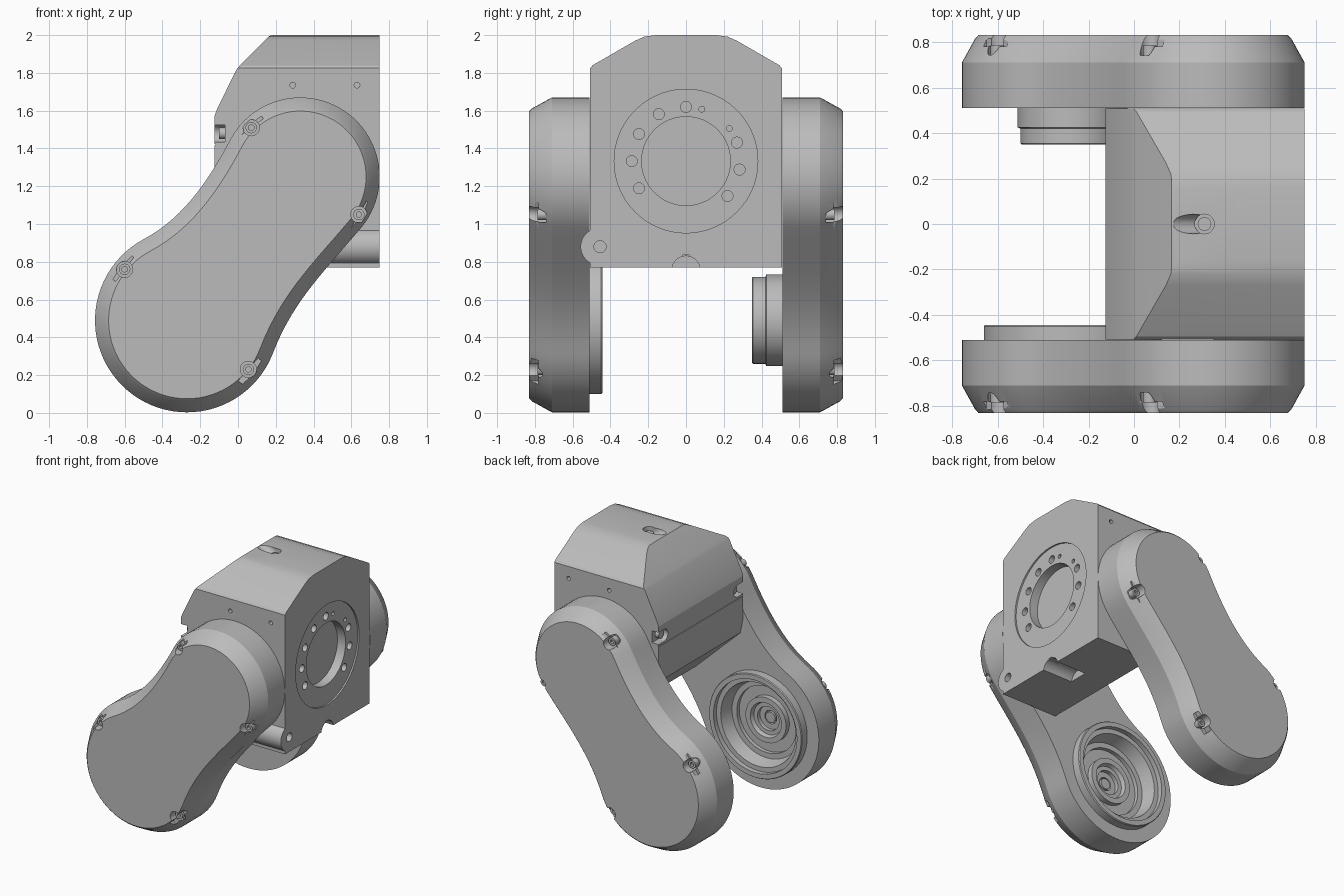
import bpy, bmesh
from math import radians, cos, sin, tau
from mathutils import Vector, Matrix
from mathutils.geometry import interpolate_bezier

if "Cube" in bpy.data.objects:
    bpy.data.objects.remove(bpy.data.objects["Cube"])

grey = bpy.data.materials.new("cast_grey")
grey.use_nodes = True
grey.diffuse_color = (0.5, 0.5, 0.5, 1)
grey.node_tree.nodes["Principled BSDF"].inputs["Base Color"].default_value = (0.5, 0.5, 0.5, 1)


def finish(name, bm):
    bmesh.ops.recalc_face_normals(bm, faces=bm.faces)
    mesh = bpy.data.meshes.new(name)
    bm.to_mesh(mesh)
    bm.free()
    mesh.materials.append(grey)
    ob = bpy.data.objects.new(name, mesh)
    bpy.context.collection.objects.link(ob)
    return ob


def loft(name, rings, closed=False):
    """Skin a list of vertex rings; cap the ends, or join the last ring to the first."""
    bm = bmesh.new()
    loops = [[bm.verts.new(p) for p in ring] for ring in rings]
    n = len(loops[0])
    pairs = list(zip(loops, loops[1:])) + ([(loops[-1], loops[0])] if closed else [])
    for a, b in pairs:
        for i in range(n):
            j = (i + 1) % n
            bm.faces.new((a[i], a[j], b[j], b[i]))
    if not closed:
        bm.faces.new(loops[0])
        bm.faces.new(loops[-1])
    return finish(name, bm)


def rod(name, start, end, r, seg=32):
    """Cylinder between two points."""
    a, b = Vector(start), Vector(end)
    turn = (b - a).to_track_quat('Z', 'Y').to_matrix().to_4x4()
    bm = bmesh.new()
    bmesh.ops.create_cone(bm, cap_ends=True, segments=seg, radius1=r, radius2=r,
                          depth=(b - a).length, matrix=Matrix.Translation((a + b) / 2) @ turn)
    return finish(name, bm)


def box(name, centre, size, turn=Matrix()):
    bm = bmesh.new()
    bmesh.ops.create_cube(bm, size=1, matrix=Matrix.Translation(centre) @ turn @ Matrix.Diagonal((*size, 1)))
    return finish(name, bm)


def lathe(name, profile, x, z, seg=64):
    """Spin a closed (radius, y) profile about an axis along y."""
    return loft(name, [[(x + r * cos(tau * i / seg), y, z + r * sin(tau * i / seg))
                        for i in range(seg)] for r, y in profile], closed=True)


def combine(ob, tool, op='DIFFERENCE'):
    mod = ob.modifiers.new("cut", 'BOOLEAN')
    mod.operation, mod.object, mod.solver = op, tool, 'EXACT'
    bpy.context.view_layer.objects.active = ob
    bpy.ops.object.modifier_apply(modifier=mod.name)
    bpy.data.objects.remove(tool)


# Side arms: two round ends joined by a waisted neck
TOP, R_TOP = Vector((0.33, 1.25)), 0.42
LOW, R_LOW = Vector((-0.27, 0.49)), 0.487


def arc(c, r, a, b, n):
    return [c + r * Vector((cos(t), sin(t))) for t in
            (radians(a + (b - a) * i / n) for i in range(n + 1))]


def neck(p, a, q, b, h):
    d1, d2 = [Vector((-sin(radians(t)), cos(radians(t)))) for t in (a, b)]
    return list(interpolate_bezier(p, p + h * d1, q - h * d2, q, 16))[1:-1]


upper = arc(TOP, R_TOP, -40, 152, 44)
lower = arc(LOW, R_LOW, 118, 339, 48)
outline = (upper + neck(upper[-1], 152, lower[0], 118, 0.24)
           + lower + neck(lower[-1], -21, upper[0], -40, 0.3))


def inset(points, d):
    out = []
    for i, p in enumerate(points):
        t = (points[(i + 1) % len(points)] - points[i - 1]).normalized()
        out.append(p + d * Vector((-t.y, t.x)))
    return out


screws = [((0.07, 1.51), (-0.6, 0.8)), ((0.64, 1.05), (0.86, -0.5)),
          ((-0.6, 0.76), (-0.8, 0.6)), ((0.055, 0.23), (0.75, -0.66))]
arms = []
for side, s in (("right", -1), ("left", 1)):
    arm = loft(side + "_arm", [[(p.x, s * y, p.y) for p in inset(outline, d)] for y, d in
                               ((0.51, 0), (0.71, 0), (0.815, 0.058), (0.83, 0.072))])
    for (x, z), (dx, dz) in screws:
        # Screw pocket open to the rim, then the screw head in it
        combine(arm, rod("pocket", (x, s * 0.74, z), (x, s * 0.9, z), 0.043))
        turn = Vector((dx, 0, dz)).to_track_quat('X', 'Y').to_matrix().to_4x4()
        combine(arm, box("slot", (x + dx * 0.1, s * 0.82, z + dz * 0.1), (0.2, 0.16, 0.08), turn))
        head = rod(side + "_arm_screw", (x, s * 0.73, z), (x, s * 0.785, z), 0.03, 24)
        combine(head, rod("socket", (x, s * 0.765, z), (x, s * 0.8, z), 0.016, 6))
    arms.append(arm)

# Bearing seat on the inner face of the right arm
x, z = LOW
combine(arms[0], rod("bore", (x, -0.66, z), (x, -0.4, z), 0.32, 64))
lathe("bearing_seat", [(0.39, -0.52), (0.39, -0.45), (0.385, -0.443), (0.35, -0.443), (0.35, -0.48),
                       (0.315, -0.48), (0.29, -0.58), (0.25, -0.58), (0.25, -0.61), (0.17, -0.61),
                       (0.17, -0.57), (0.13, -0.57), (0.12, -0.6), (0.09, -0.6), (0.09, -0.63),
                       (0.05, -0.63), (0.05, -0.67), (0.33, -0.67), (0.33, -0.52)], x, z)
rod("seat_centre", (x, -0.66, z), (x, -0.625, z), 0.04, 24)

# Stepped hub on the inner face of the left arm
lathe("stepped_hub", [(0.242, 0.52), (0.242, 0.425), (0.23, 0.42), (0.23, 0.355), (0.225, 0.35),
                      (0.1, 0.35), (0.1, 0.4), (0.02, 0.4), (0.02, 0.52)], x, z)

# Central housing: side silhouette trimmed by the end silhouette
side_shape = [(0.75, 0.77), (0.28, 0.77), (-0.1, 1.13), (-0.125, 1.25), (-0.125, 1.57),
              (-0.11, 1.61), (-0.01, 1.815), (0.01, 1.84), (0.165, 1.995), (0.18, 2.0), (0.75, 2.0)]
half = [(0.507, 0.7), (0.507, 1.825), (0.495, 1.84), (0.27, 1.97), (0.22, 1.992), (0.16, 2.0)]
end_shape = half + [(-y, z) for y, z in reversed(half)]
housing = loft("housing", [[(x, y, z) for x, z in side_shape] for y in (-0.6, 0.6)])
combine(housing, loft("trim", [[(x, y, z) for y, z in end_shape] for x in (-0.5, 1.0)]), 'INTERSECT')

# Corner hinge barrel along the lower right edge
combine(housing, rod("barrel", (0.35, -0.46, 0.88), (0.75, -0.46, 0.88), 0.098, 48), 'UNION')
combine(housing, rod("hole", (0.7, -0.455, 0.88), (0.8, -0.455, 0.88), 0.032))

# Mounting flange: shallow disc, centre bore and ring of bolt holes
FZ = 1.333
combine(housing, rod("disc", (0.738, 0, FZ), (0.8, 0, FZ), 0.38, 96))
combine(housing, rod("bore", (0.67, 0, FZ), (0.8, 0, FZ), 0.235, 64))
holes = [(a, 0.029) for a in (90, 120, 150, 180, 210, 320, 351, 20)] + [(73, 0.015), (37, 0.015)]
for a, r in holes:
    y, z = 0.287 * cos(radians(a)), FZ + 0.287 * sin(radians(a))
    combine(housing, rod("hole", (0.69, y, z), (0.8, y, z), r, 20))

# Cable groove under the flange
combine(housing, rod("groove", (0.5, 0, 0.755), (0.8, 0, 0.755), 0.075))
combine(housing, box("notch", (0.72, 0, 0.8), (0.1, 0.035, 0.07)))

# Small side holes, rear screw pockets and rear seam
for s in (-1, 1):
    for x in (0.29, 0.63):
        combine(housing, rod("hole", (x, s * 0.47, 1.735), (x, s * 0.6, 1.735), 0.015, 16))
    combine(housing, rod("pocket", (-0.07, s * 0.44, 1.48), (-0.3, s * 0.44, 1.48), 0.045))
    combine(housing, box("slot", (-0.17, s * 0.5, 1.48), (0.2, 0.12, 0.09)))
    rod("rear_screw", (-0.06, s * 0.44, 1.48), (-0.1, s * 0.44, 1.48), 0.03, 24)
combine(housing, box("seam", (-0.13, 0, 1.42), (0.02, 1.2, 0.008)))

# Top screw in a sloping pocket
combine(housing, rod("pocket", (0.31, 0, 1.93), (0.31, 0, 2.1), 0.043))
combine(housing, rod("ramp", (0.31, 0, 1.973), (0.15, 0, 2.06), 0.043))
rod("top_screw", (0.31, 0, 1.92), (0.31, 0, 1.975), 0.03, 24)

for ob in bpy.context.scene.objects:
    ob.select_set(ob.type == 'MESH')
bpy.context.view_layer.objects.active = housing
bpy.ops.object.shade_smooth_by_angle(angle=radians(20))
